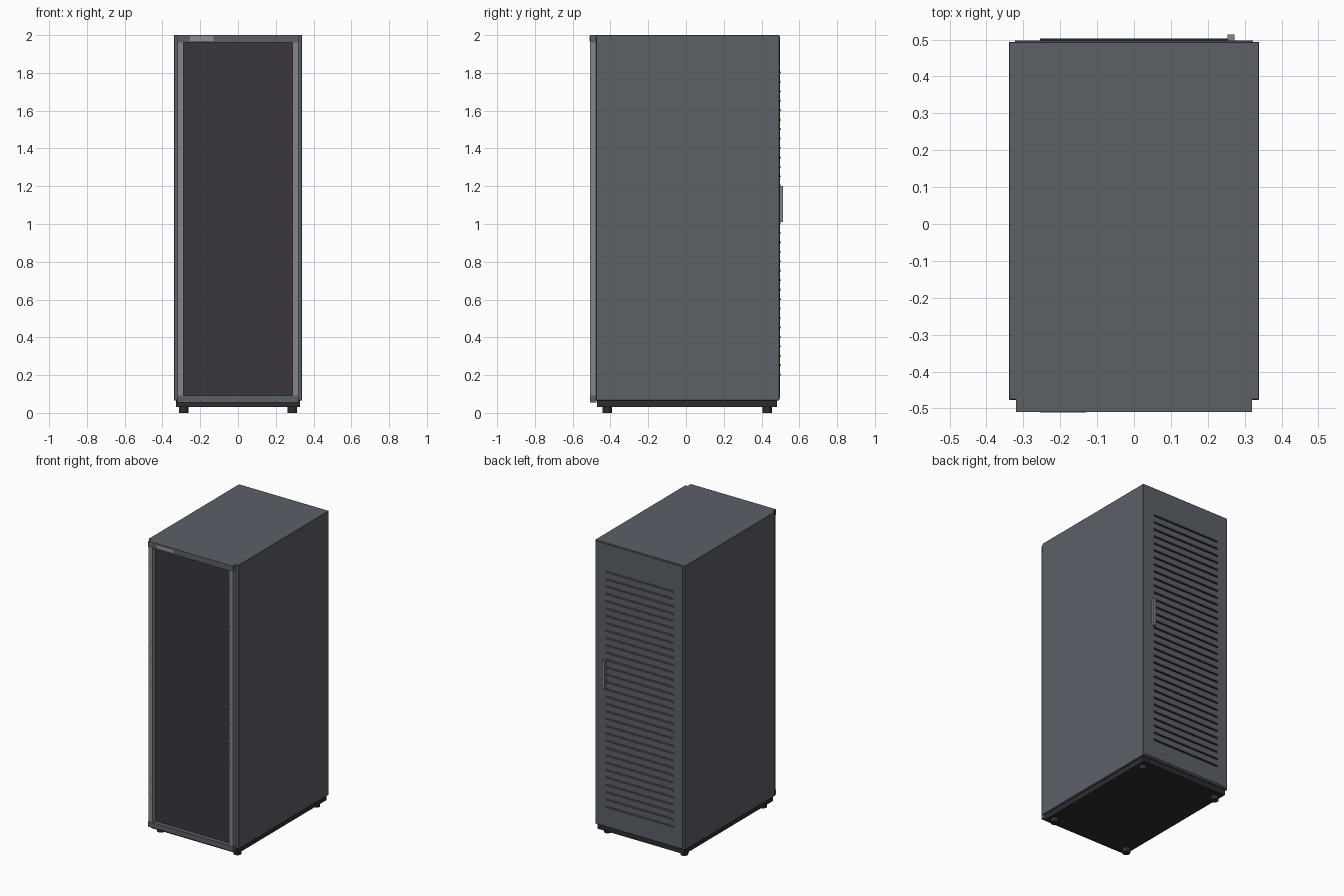
import bpy
from mathutils import Matrix

old = bpy.data.objects.get("Cube")
if old:
    bpy.data.objects.remove(old, do_unlink=True)


def material(name, r, g, b):
    m = bpy.data.materials.new(name)
    m.use_nodes = True
    m.diffuse_color = (r, g, b, 1)
    m.node_tree.nodes["Principled BSDF"].inputs["Base Color"].default_value = (r, g, b, 1)
    return m


STEEL = material("slate steel", 0.106, 0.116, 0.134)
PLINTH = material("charcoal", 0.026, 0.026, 0.03)
PANEL = material("smoked panel", 0.042, 0.039, 0.047)
RAIL = material("light rail grey", 0.23, 0.245, 0.26)
BADGE = material("pale badge grey", 0.27, 0.28, 0.3)


def finish(obj, name, mat):
    obj.name = name
    obj.data.materials.append(mat)
    return obj


def box(name, mat, x, y, z):
    """Box from (min, max) pairs along each axis."""
    bpy.ops.mesh.primitive_cube_add(size=1)
    obj = bpy.context.object
    spans = (x, y, z)
    obj.data.transform(Matrix.Diagonal([b - a for a, b in spans] + [1]))
    obj.location = [(a + b) / 2 for a, b in spans]
    return finish(obj, name, mat)


def mirrored(name, mat, x, y, z):
    box("left_" + name, mat, x, y, z)
    box("right_" + name, mat, (-x[1], -x[0]), y, z)


# Cabinet shell, plinth and levelling feet
body = box("cabinet_body", STEEL, (-0.339, 0.339), (-0.477, 0.494), (0.066, 2.0))
edge = body.modifiers.new("soft edge", "BEVEL")
edge.width = 0.002
box("plinth", PLINTH, (-0.327, 0.327), (-0.47, 0.483), (0.03, 0.068))
for side, x in (("left", 0.288), ("right", -0.288)):
    for end, y in (("front", -0.418), ("back", 0.43)):
        bpy.ops.mesh.primitive_cylinder_add(vertices=16, radius=0.025, depth=0.032,
                                            location=(x, y, 0.016))
        foot = bpy.context.object
        bpy.ops.object.shade_smooth_by_angle()
        finish(foot, f"{side}_{end}_foot", PLINTH)

# Front door: bars, rails and recessed dark panel
box("front_top_bar", STEEL, (-0.32, 0.32), (-0.509, -0.474), (1.961, 2.0))
box("front_bottom_bar", STEEL, (-0.32, 0.32), (-0.509, -0.474), (0.056, 0.091))
mirrored("front_rail", RAIL, (0.288, 0.319), (-0.507, -0.474), (0.09, 1.962))
box("front_panel", PANEL, (-0.289, 0.289), (-0.479, -0.474), (0.09, 1.962))
box("front_badge", BADGE, (-0.255, -0.13), (-0.511, -0.507), (1.97, 1.994))

# Small fasteners on the rails
for i in range(13):
    z = 0.25 + i * 0.1333
    mirrored(f"rail_stud_{i + 1}", RAIL, (0.3, 0.306), (-0.5085, -0.505), (z - 0.003, z + 0.003))

# Back door with downward tilted louvres and pull handle
box("back_door", STEEL, (-0.323, 0.323), (0.485, 0.497), (0.078, 1.992))
for i in range(33):
    z = 0.21 + i * 0.05
    slat = box(f"louvre_{i + 1}", PLINTH, (-0.255, 0.255), (0.49, 0.498), (z - 0.013, z + 0.013))
    slat.rotation_euler.x = 0.35
box("back_handle", RAIL, (0.253, 0.273), (0.49, 0.514), (1.01, 1.2))
